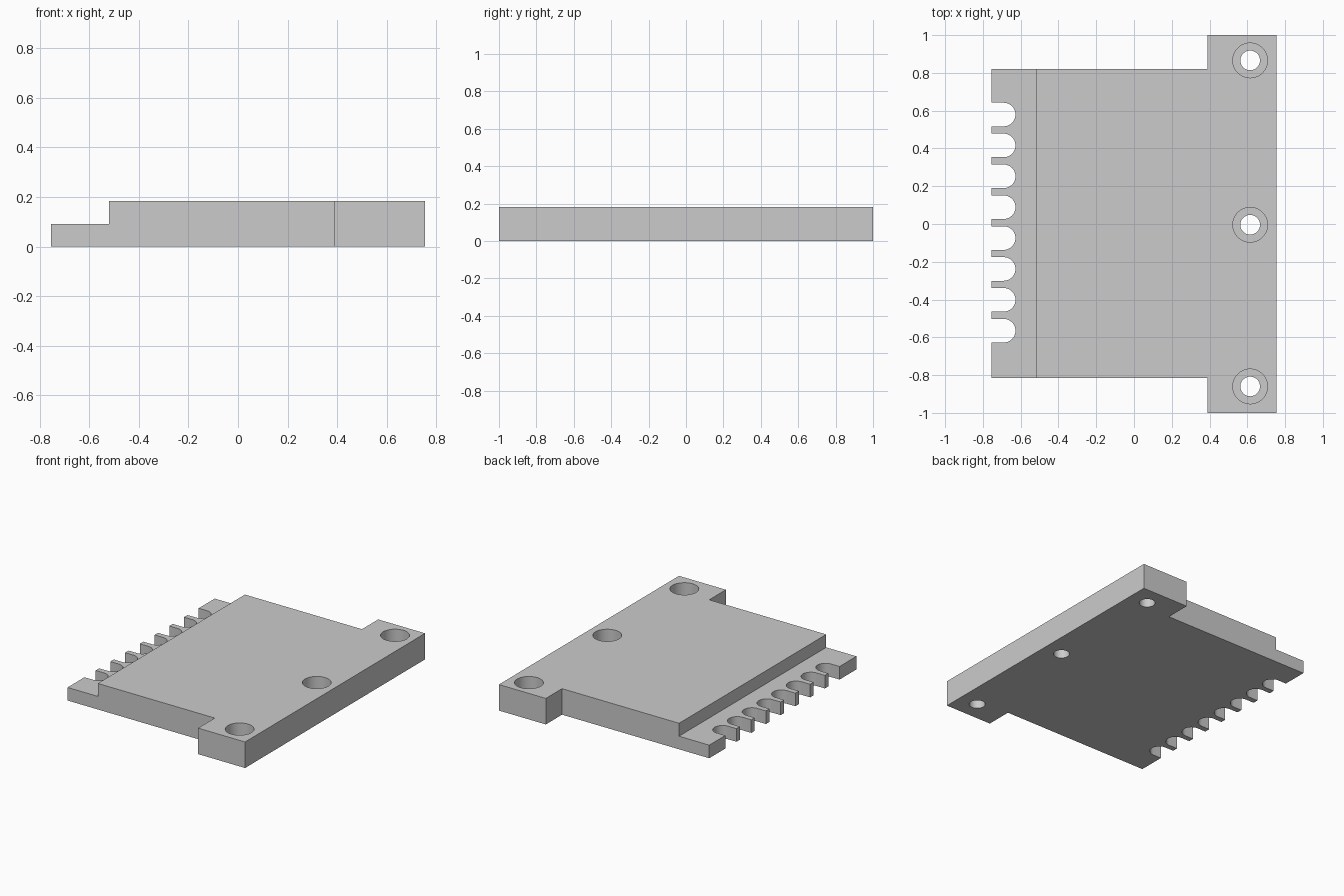
import bpy, bmesh, math

cube = bpy.data.objects.get("Cube")
if cube:
    bpy.data.objects.remove(cube, do_unlink=True)

HEIGHT, LEDGE = 0.183, 0.092
LEFT, RIGHT, EAR, STEP = -0.755, 0.755, 0.39, -0.52
SLOT_X, SLOT_R, SLOT_PITCH, SLOT_FIRST = -0.69, 0.0625, 0.1635, -0.565
HOLE_X = 0.615

grey = bpy.data.materials.new("plain_grey")
grey.use_nodes = True
colour = (0.6, 0.6, 0.6, 1)
grey.diffuse_color = colour
grey.node_tree.nodes["Principled BSDF"].inputs["Base Color"].default_value = colour


def prism(name, outline, z0, z1):
    """Extrude a counter-clockwise plan outline from z0 to z1."""
    bm = bmesh.new()
    face = bm.faces.new([bm.verts.new((x, y, z0)) for x, y in outline])
    top = bmesh.ops.extrude_face_region(bm, geom=[face])["geom"]
    verts = [v for v in top if isinstance(v, bmesh.types.BMVert)]
    bmesh.ops.translate(bm, vec=(0, 0, z1 - z0), verts=verts)
    bmesh.ops.recalc_face_normals(bm, faces=bm.faces)
    mesh = bpy.data.meshes.new(name)
    bm.to_mesh(mesh)
    bm.free()
    mesh.materials.append(grey)
    obj = bpy.data.objects.new(name, mesh)
    bpy.context.collection.objects.link(obj)
    return obj


def arc(cx, cy, r, start, end, steps):
    angles = [start + (end - start) * i / steps for i in range(steps + 1)]
    return [(cx + r * math.cos(a), cy + r * math.sin(a)) for a in angles]


def disc(cx, cy, r):
    return arc(cx, cy, r, 0, math.tau, 48)[:-1]


def cut(target, cutter):
    cutter.hide_render = True
    mod = target.modifiers.new("cut", 'BOOLEAN')
    mod.operation, mod.solver, mod.object = 'DIFFERENCE', 'EXACT', cutter
    bpy.ops.object.modifier_apply(modifier=mod.name)
    bpy.data.objects.remove(cutter, do_unlink=True)


# Plate outline: eared rectangle with round-ended slots along the left edge
outline = [(LEFT, -0.815), (EAR, -0.815), (EAR, -1), (RIGHT, -1),
           (RIGHT, 1), (EAR, 1), (EAR, 0.82), (LEFT, 0.82)]
for i in reversed(range(8)):
    y = SLOT_FIRST + i * SLOT_PITCH
    outline.append((LEFT, y + SLOT_R))
    outline += arc(SLOT_X, y, SLOT_R, math.pi / 2, -math.pi / 2, 24)
    outline.append((LEFT, y - SLOT_R))
plate = prism("mounting_plate", outline, 0, HEIGHT)

bpy.ops.object.select_all(action='DESELECT')
plate.select_set(True)
bpy.context.view_layer.objects.active = plate

# Lowered ledge that carries the slots
cut(plate, prism("ledge_cutter", [(-1, -1.1), (STEP, -1.1), (STEP, 1.1), (-1, 1.1)],
                 LEDGE, 0.4))

# Counterbored screw holes
for y in (-0.86, -0.004, 0.866):
    cut(plate, prism("bore_cutter", disc(HOLE_X, y, 0.092), LEDGE, 0.4))
    cut(plate, prism("hole_cutter", disc(HOLE_X, y, 0.052), -0.1, 0.4))

bpy.ops.object.shade_smooth_by_angle(angle=math.radians(30))
